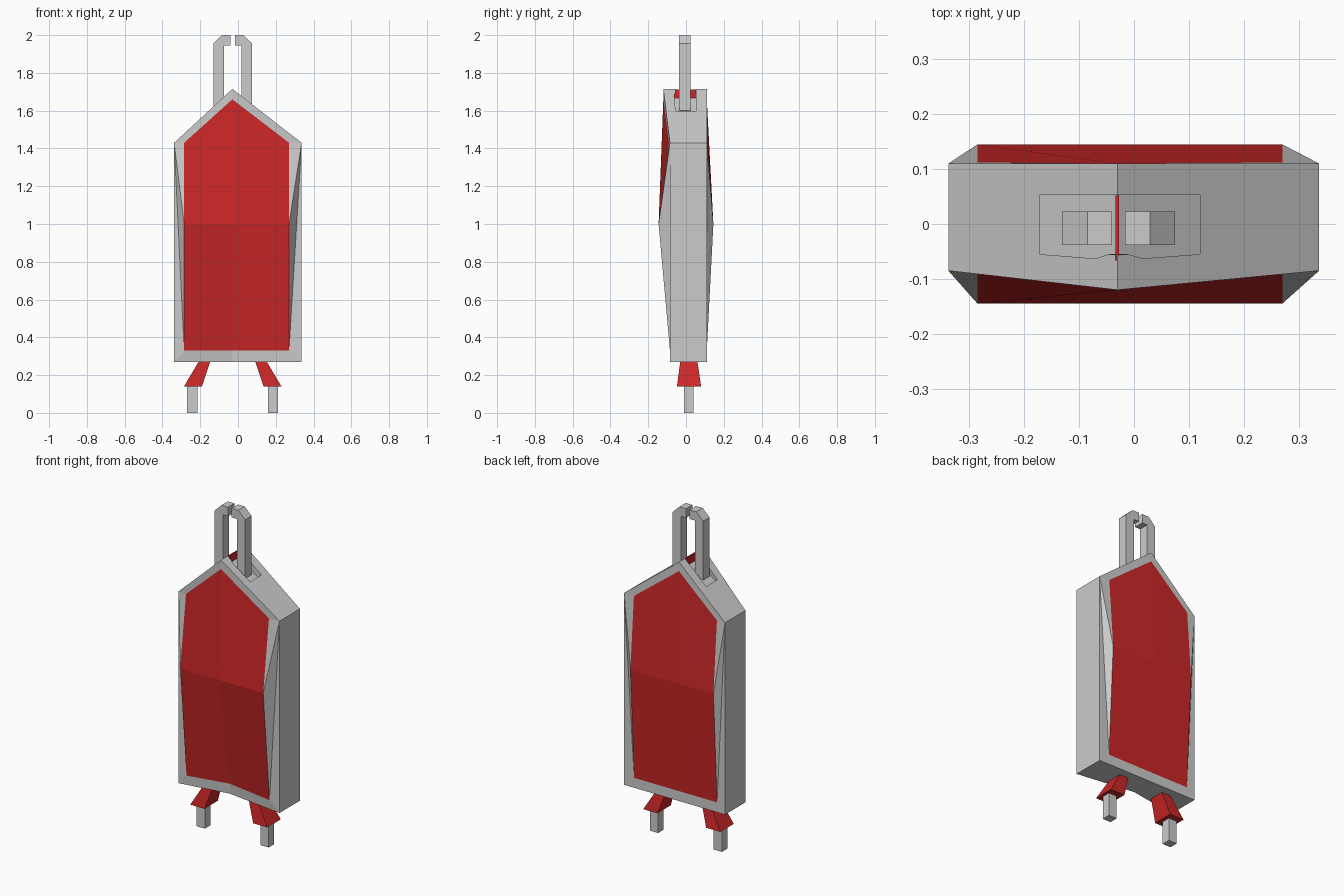
import bpy, bmesh

if "Cube" in bpy.data.objects:
    bpy.data.objects.remove(bpy.data.objects["Cube"])

CX = -0.03  # ridge line of the body


def material(name, color):
    m = bpy.data.materials.new(name)
    m.diffuse_color = color
    m.use_nodes = True
    m.node_tree.nodes["Principled BSDF"].inputs["Base Color"].default_value = m.diffuse_color
    return m


RED = material("red", (0.60, 0.02, 0.02, 1))
GREY = material("grey", (0.6, 0.6, 0.6, 1))


def make(name, verts, faces, mat=None):
    bm = bmesh.new()
    vs = [bm.verts.new(v) for v in verts]
    for f in faces:
        bm.faces.new([vs[i] for i in f])
    bmesh.ops.recalc_face_normals(bm, faces=bm.faces)
    me = bpy.data.meshes.new(name)
    bm.to_mesh(me)
    bm.free()
    ob = bpy.data.objects.new(name, me)
    bpy.context.collection.objects.link(ob)
    if mat:
        me.materials.append(mat)
    return ob


def loft(name, a, b, mat=None):
    """Closed solid between two matching loops."""
    n = len(a)
    faces = [tuple(range(n)), tuple(range(n, 2 * n))]
    faces += [(i, (i + 1) % n, n + (i + 1) % n, n + i) for i in range(n)]
    return make(name, a + b, faces, mat)


def prism(name, outline, y0, y1, mat=None):
    return loft(name, [(x, y0, z) for x, z in outline], [(x, y1, z) for x, z in outline], mat)


def rect(x0, x1, y0, y1, z):
    return [(x0, y0, z), (x1, y0, z), (x1, y1, z), (x0, y1, z)]


# body: outer ring of 6, inner panel ring of 8 and panel centre, for front and back
outer = [(-.338, .27), (CX, .27), (.337, .27), (.337, 1.43), (CX, 1.715), (-.338, 1.43)]
inner = [(-.285, .33), (CX, .33), (.27, .33), (.27, 1.0),
         (.27, 1.43), (CX, 1.66), (-.285, 1.43), (-.285, 1.0), (CX, 1.0)]
front_y = [-.085, -.035, -.085, -.085, -.12, -.085,
           -.085, -.035, -.085, -.145, -.09, -.12, -.09, -.145, -.145]
back_y = [.11] * 6 + [.11, .11, .11, .145, .112, .11, .112, .145, .145]
panel = [(6, 7, 14, 13), (7, 8, 9, 14), (14, 9, 10, 11), (13, 14, 11, 12)]
frame = [(0, 1, 7, 6), (1, 2, 8, 7), (3, 4, 11, 10), (4, 5, 12, 11),
         (3, 10, 9), (3, 9, 8), (3, 8, 2), (5, 13, 12), (5, 6, 13), (5, 0, 6)]
pts = outer + inner
verts = [(x, y, z) for ys in (front_y, back_y) for (x, z), y in zip(pts, ys)]
side = panel + frame
faces = side + [tuple(i + 15 for i in f) for f in side]
faces += [(i, (i + 1) % 6, 15 + (i + 1) % 6, 15 + i) for i in range(6)]
body = make("body", verts, faces, GREY)
body.data.materials.append(RED)
for k in range(4):
    body.data.polygons[k].material_index = 1
    body.data.polygons[k + len(side)].material_index = 1

# pocket in the roof, following its slope
roof = [(-.172, 1.60), (CX, 1.71), (.12, 1.60)]
loop = [(x, z - .04) for x, z in roof] + [(x, z + .1) for x, z in reversed(roof)]
fy = [-.055, -.066, -.055, -.055, -.066, -.055]
cutter = loft("pocket_cutter", [(x, y, z) for (x, z), y in zip(loop, fy)],
              [(x, .053, z) for x, z in loop], GREY)
cutter.hide_render = True
mod = body.modifiers.new("pocket", 'BOOLEAN')
mod.operation, mod.solver, mod.object = 'DIFFERENCE', 'EXACT', cutter
bpy.context.view_layer.objects.active = body
body.select_set(True)
bpy.ops.object.modifier_apply(modifier="pocket")
bpy.data.objects.remove(cutter)

# thin red fin standing in the pocket at the ridge
prism("ridge_fin", [(CX - .004, 1.66), (CX + .003, 1.66), (CX + .003, 1.713), (CX - .004, 1.713)],
      -.066, .052, RED)

# handle hooks, legs and feet, mirrored about the ridge line
hook = [(.047, 1.60), (.103, 1.60), (.103, 1.955), (.057, 2.0), (.012, 2.0), (.012, 1.945), (.047, 1.945)]
for s, tag in ((-1, "left"), (1, "right")):
    c = CX + .002
    prism(tag + "_handle_hook", [(c + s * x, z) for x, z in hook], -.038, .023)
    loft(tag + "_leg", rect(c + s * .163, c + s * .258, -.048, .08, .14),
         rect(c + s * .118, c + s * .178, -.03, .06, .275), RED)
    loft(tag + "_foot", rect(c + s * .186, c + s * .241, -.011, .041, 0),
         rect(c + s * .186, c + s * .241, -.011, .041, .16))
